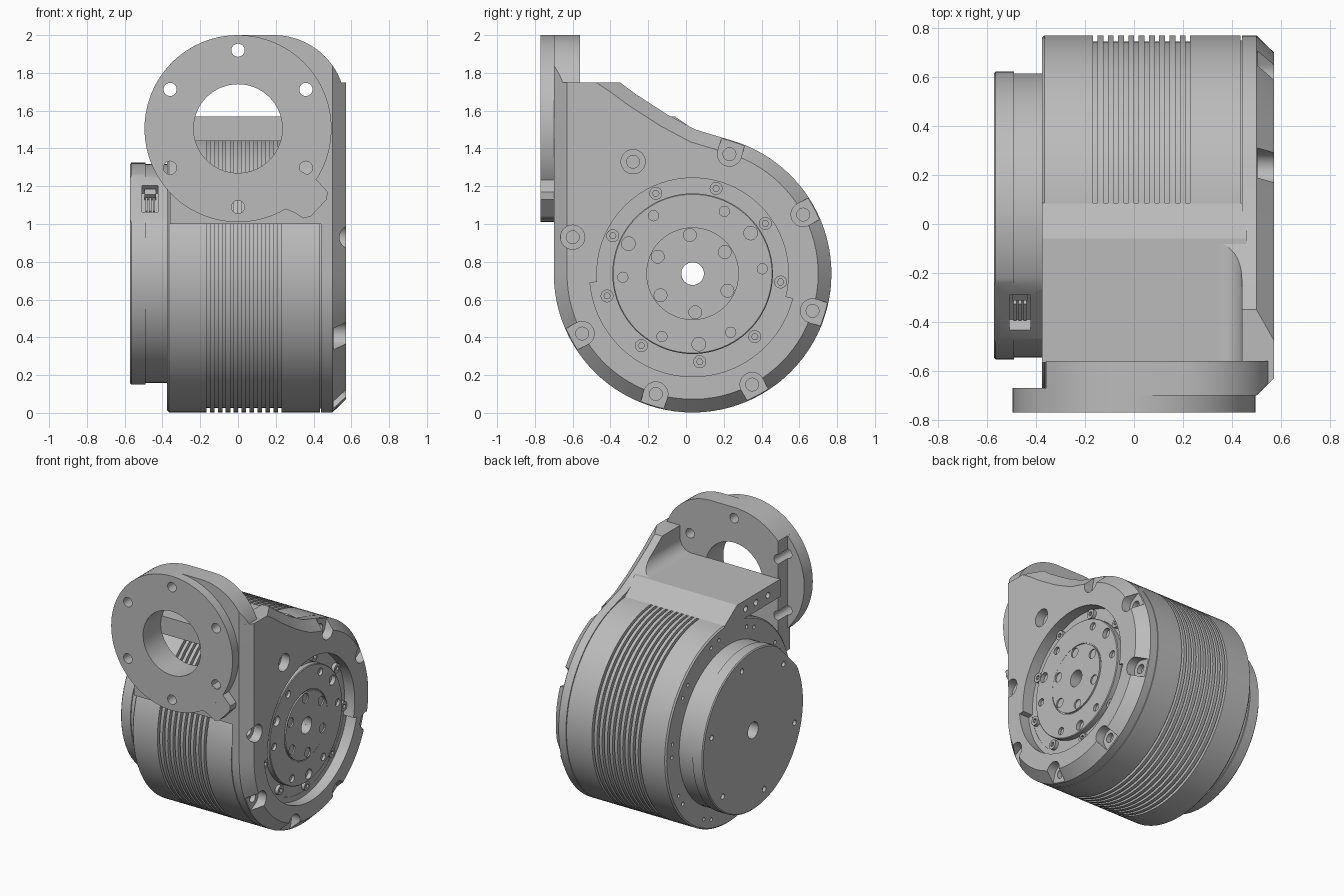
import bpy, bmesh, math
from mathutils import Vector, Matrix

if "Cube" in bpy.data.objects:
    bpy.data.objects.remove(bpy.data.objects["Cube"], do_unlink=True)

CY, CZ = 0.035, 0.737      # drum axis (runs along x)
FZ = 1.505                 # flange centre height (axis along y)
R = 0.735

metal = bpy.data.materials.new("machined grey metal")
metal.use_nodes = True
metal.diffuse_color = (0.5, 0.5, 0.5, 1)
metal.node_tree.nodes["Principled BSDF"].inputs["Base Color"].default_value = (0.5, 0.5, 0.5, 1)


def finish(name, bm):
    bmesh.ops.recalc_face_normals(bm, faces=bm.faces[:])
    me = bpy.data.meshes.new(name)
    bm.to_mesh(me)
    bm.free()
    me.materials.append(metal)
    ob = bpy.data.objects.new(name, me)
    bpy.context.collection.objects.link(ob)
    return ob


def arc(cx, cy, r, a0, a1, n):
    """Points along an arc, angles in degrees."""
    angles = [math.radians(a0 + (a1 - a0) * i / n) for i in range(n + 1)]
    return [(cx + r * math.cos(a), cy + r * math.sin(a)) for a in angles]


def inset(pts, d):
    """Mitred inward offset of a clockwise polygon."""
    out = []
    for i, p in enumerate(pts):
        p, a, b = Vector(p), Vector(pts[i - 1]), Vector(pts[(i + 1) % len(pts)])
        u, v = (p - a).normalized(), (b - p).normalized()
        n1, n2 = Vector((u.y, -u.x)), Vector((v.y, -v.x))
        out.append(p + (n1 + n2) * d / (1 + n1.dot(n2)))
    return out


def stack(loops):
    """Bridge a list of point loops into a closed solid."""
    bm = bmesh.new()
    rings = [[bm.verts.new(p) for p in loop] for loop in loops]
    n = len(rings[0])
    bm.faces.new(rings[0])
    bm.faces.new(rings[-1])
    for a, b in zip(rings, rings[1:]):
        for i in range(n):
            bm.faces.new((a[i], a[(i + 1) % n], b[(i + 1) % n], b[i]))
    return bm


def prism(axis, pts, t0, t1):
    place = (lambda p, t: (t, p[0], p[1])) if axis == "x" else (lambda p, t: (p[0], t, p[1]))
    return stack([[place(p, t) for p in pts] for t in (t0, t1)])


def rod(axis, a, b, r, t0, t1, n=32):
    return prism(axis, arc(a, b, r, 0, 360 - 360 / n, n - 1), t0, t1)


def lathe(profile, n=96):
    """Revolve a closed (x, radius) profile around the drum axis."""
    bm = bmesh.new()
    rings = []
    for k in range(n):
        c, s = math.cos(2 * math.pi * k / n), math.sin(2 * math.pi * k / n)
        rings.append([bm.verts.new((x, CY + r * c, CZ + r * s)) for x, r in profile])
    m = len(profile)
    for k in range(n):
        a, b = rings[k], rings[(k + 1) % n]
        for i in range(m):
            bm.faces.new((a[i], a[(i + 1) % m], b[(i + 1) % m], b[i]))
    return bm


def trim(bm, co, no):
    """Remove everything beyond a plane and cap the cut."""
    geom = bm.verts[:] + bm.edges[:] + bm.faces[:]
    bmesh.ops.bisect_plane(bm, geom=geom, plane_co=co, plane_no=no, clear_outer=True)
    bmesh.ops.holes_fill(bm, edges=[e for e in bm.edges if e.is_boundary], sides=0)


def boolean(ob, bms, operation="DIFFERENCE"):
    for bm in bms:
        cutter = finish("cutter", bm)
        cutter.hide_render = True
        mod = ob.modifiers.new("cut", "BOOLEAN")
        mod.operation, mod.solver, mod.object = operation, "EXACT", cutter
        bpy.context.view_layer.objects.active = ob
        bpy.ops.object.modifier_apply(modifier=mod.name)
        bpy.data.objects.remove(cutter, do_unlink=True)


def polar(r, start, count):
    return arc(CY, CZ, r, start, start + 360 - 360 / count, count - 1)


def merged(bms):
    """Combine separate (non-touching) solids into one mesh."""
    out = bmesh.new()
    for bm in bms:
        me = bpy.data.meshes.new("temp")
        bm.to_mesh(me)
        bm.free()
        out.from_mesh(me)
        bpy.data.meshes.remove(me)
    return out


def block(size, centre):
    """Box tilted to sit on the flat of the rear cap."""
    bm = bmesh.new()
    bmesh.ops.create_cube(bm, size=1)
    bmesh.ops.scale(bm, vec=size, verts=bm.verts)
    bmesh.ops.translate(bm, vec=centre, verts=bm.verts)
    turn = Matrix.Translation((0, CY, CZ)) @ Matrix.Rotation(math.radians(45), 4, "X")
    bmesh.ops.transform(bm, matrix=turn, verts=bm.verts)
    return bm


# Main drum with cooling grooves
profile = [(0.45, 0.06), (0.45, 0.715), (0.435, 0.715), (0.435, R)]
for k in range(10):
    x = 0.22 - k * 0.042
    profile += [(x + 0.009, R), (x + 0.009, R - 0.025), (x - 0.009, R - 0.025), (x - 0.009, R)]
profile += [(-0.365, R), (-0.375, R - 0.01), (-0.375, 0.06)]
drum = finish("drum", lathe(profile))
boolean(drum, [merged([rod("x", y, z, 0.014, -0.5, -0.35, 12)
                       for s in (0, 8) for y, z in polar(0.665, s, 10)])])

# Rear cap with flat and connector port
cap_bm = lathe([(-0.36, 0.06), (-0.36, 0.58), (-0.49, 0.58), (-0.49, 0.5875),
                (-0.565, 0.5875), (-0.572, 0.58), (-0.572, 0.06)])
out = Vector((0, -1, 1)).normalized()
trim(cap_bm, Vector((0, CY, CZ)) + out * 0.56, out)
cap = finish("rear_cap", cap_bm)
boolean(cap, [merged([rod("x", y, z, 0.02, -0.6, -0.55, 16) for y, z in polar(0.5, 15, 6)]),
              block((0.085, 0.2, 0.12), (-0.465, 0, 0.56))])
for i, x in enumerate((-0.485, -0.465, -0.445)):
    finish(f"connector_pin_{i + 1}", block((0.012, 0.1, 0.04), (x, -0.02, 0.52)))
finish("connector_shell", block((0.06, 0.04, 0.045), (-0.465, 0.07, 0.52)))

# Side plate with chamfered outline
slope = [(-0.27, 1.69), (-0.1, 1.58), (0.05, 1.5)]
outline = [(-0.7, 1.85), (-0.5, 1.85), (-0.35, 1.75)] + slope + arc(CY, CZ, R, 74, -180, 64)
loops = [(outline, 0.44), (outline, 0.5), (inset(outline, 0.07), 0.572)]
plate_bm = stack([[(x, p[0], p[1]) for p in pts] for pts, x in loops])
trim(plate_bm, (0, 0, 1.75), (0, 0, 1))
plate = finish("side_plate", plate_bm)

# Bolt scallops around the rim
scallops = []
for y, z in [(0.23, 1.37), (0.62, 1.05), (0.67, 0.54), (0.35, 0.15), (-0.16, 0.1), (-0.55, 0.42)]:
    a = math.degrees(math.atan2(z - CZ, y - CY))
    d = Vector((math.cos(math.radians(a)), math.sin(math.radians(a)))) * 0.2
    half = arc(y, z, 0.064, a + 90, a + 270, 16)
    ends = [Vector(half[-1]) + d, Vector(half[0]) + d]
    scallops += [prism("x", half + ends, 0.505, 0.7), rod("x", y, z, 0.034, 0.47, 0.506, 20)]
for y, z in [(-0.6, 0.93), (-0.28, 1.33)]:
    scallops += [rod("x", y, z, 0.064, 0.505, 0.7), rod("x", y, z, 0.034, 0.47, 0.506, 20)]

# Round pocket, wider along the lower half, and the axle bore
pocket = [rod("x", CY, CZ, 0.507, 0.49, 0.7, 96),
          prism("x", arc(CY, CZ, 0.545, -14, -175, 64) + [(CY, CZ)], 0.492, 0.7),
          rod("x", CY, CZ, 0.06, 0.3, 0.7)]
boolean(plate, scallops + pocket)

# Output rotor with stepped discs and bolt circles
rotor = finish("output_rotor", lathe([(0.48, 0.06), (0.48, 0.425), (0.525, 0.425), (0.53, 0.42),
                                      (0.53, 0.253), (0.524, 0.253), (0.524, 0.245),
                                      (0.535, 0.245), (0.535, 0.06)]))
holes = [rod("x", y, z, 0.036, 0.5, 0.6, 24) for y, z in polar(0.375, 35, 3)]
holes += [rod("x", y, z, 0.027, 0.51, 0.6, 20) for s in (63, 4) for y, z in polar(0.37, s, 3)]
holes += [rod("x", y, z, 0.034, 0.525, 0.6, 20) for y, z in polar(0.205, 34, 6)]
boolean(rotor, [merged(holes)])
for i, (y, z) in enumerate(polar(0.468, 74.6, 9)):
    bolt = finish(f"rotor_bolt_{i + 1}", rod("x", y, z, 0.034, 0.48, 0.515, 24))
    boolean(bolt, [rod("x", y, z, 0.017, 0.5, 0.6, 6)])

# Mounting flange: front disc, locating lug and backing block
back = [(-0.36, 1.0)] + arc(0, FZ, 0.495, 136.6, 90, 12) + arc(0.19, 1.62, 0.38, 90, 0, 20)
back_bm = prism("y", back + [(0.57, 1.0)], -0.7, -0.56)
trim(back_bm, (0.5, -0.7, 0), (1, -1, 0))
flange_back = finish("flange_back", back_bm)
flange = finish("flange_disc", rod("y", 0, FZ, 0.495, -0.77, -0.67, 96))
lug = [(0.3, 1.3), (0.42, 1.23), (0.475, 1.17), (0.47, 1.13), (0.385, 1.04), (0.345, 1.03), (0.3, 1.06), (0.2, 1.1)]
finish("flange_lug", prism("y", lug, -0.769, -0.67))
for part in (flange_back, flange):
    bores = [rod("y", x, z, 0.035, -0.9, -0.4, 24) for x, z in arc(0, FZ, 0.415, 30, 330, 5)]
    boolean(part, [rod("y", 0, FZ, 0.235, -0.9, -0.4, 64), merged(bores)])

# Shelf joining flange and drum, with side holes
shelf = finish("shelf", prism("x", [(-0.565, 1.44), (-0.565, 1.57), (-0.06, 1.57),
                                    (0.085, 1.47), (0.085, 1.44)], -0.375, 0.46))
boolean(shelf, [merged([rod("x", y, 1.505, 0.022, -0.5, -0.33, 16) for y in (-0.16, -0.28, -0.42)])])

# Concave fillet between shelf and side plate, following the sloped edge
fillet = finish("shelf_fillet", prism("y", arc(0.35, 1.66, 0.09, -90, 0, 12) + [(0.46, 1.66), (0.46, 1.56), (0.35, 1.56)],
                                      -0.565, 0))
boolean(fillet, [prism("x", outline, 0.3, 0.6)], "INTERSECT")

# Smooth shading with sharp edges kept
for ob in bpy.context.view_layer.objects:
    ob.select_set(ob.type == "MESH" and metal.name in ob.data.materials)
bpy.ops.object.shade_smooth_by_angle(angle=math.radians(25))
